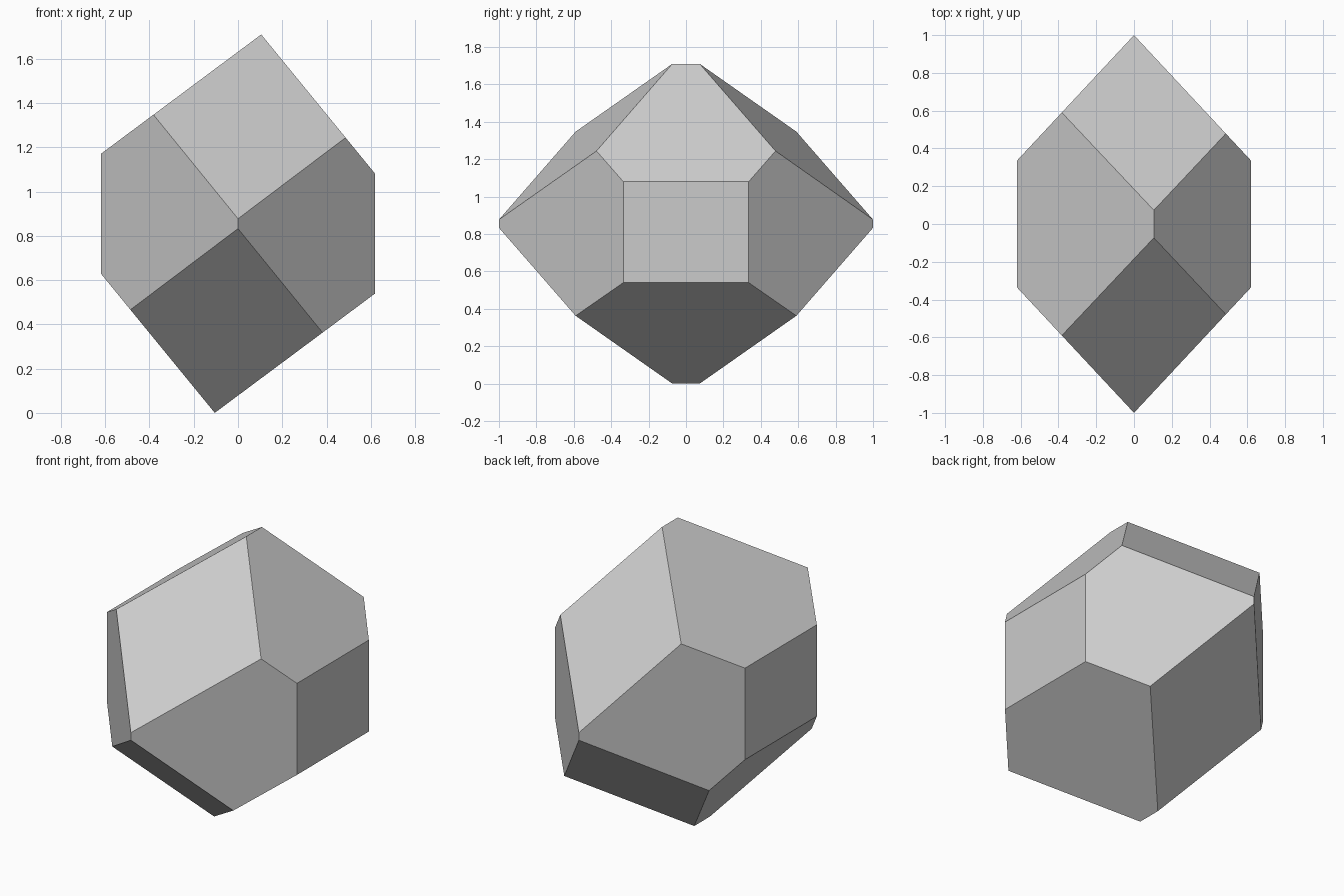
import bpy
import bmesh
from mathutils import Vector

cube = bpy.data.objects.get("Cube")
if cube:
    bpy.data.objects.remove(cube, do_unlink=True)

# Flat grey stone colour
grey = bpy.data.materials.new("light_grey")
grey.use_nodes = True
colour = (0.6, 0.6, 0.6, 1.0)
grey.diffuse_color = colour
grey.node_tree.nodes["Principled BSDF"].inputs["Base Color"].default_value = colour

# One normal and distance from the centre per family of facets
CENTRE = Vector((0, 0, 0.855))
FACETS = [
    ((1, 0, 0), 0.62),                # side rectangles
    ((0.774, 0, 0.633), 0.6225),      # steep roof and its opposite
    ((-0.597, 0, 0.802), 0.623),      # shallow roof and its opposite
    ((0.731, 0.682, 0), 0.682),       # upright diagonal facets
    ((0.172, 0.669, 0.723), 0.685),   # sloping end facets
]

# Cut a block down with each plane, its opposite and its mirror image
bm = bmesh.new()
bmesh.ops.create_cube(bm, size=4)
for normal, distance in FACETS:
    x, y, z = normal
    for mirror in ((1, -1) if y else (1,)):
        for side in (1, -1):
            n = Vector((x, y * mirror, z)).normalized() * side
            bmesh.ops.bisect_plane(
                bm, geom=bm.verts[:] + bm.edges[:] + bm.faces[:],
                plane_co=n * distance, plane_no=n, clear_outer=True)
            rim = [e for e in bm.edges if e.is_boundary]
            if rim:
                bmesh.ops.contextual_create(bm, geom=rim)

bmesh.ops.remove_doubles(bm, verts=bm.verts[:], dist=0.0005)
bmesh.ops.translate(bm, verts=bm.verts[:], vec=CENTRE)
bmesh.ops.recalc_face_normals(bm, faces=bm.faces[:])

mesh = bpy.data.meshes.new("faceted_solid")
bm.to_mesh(mesh)
bm.free()
mesh.materials.append(grey)
solid = bpy.data.objects.new("faceted_solid", mesh)
bpy.context.collection.objects.link(solid)
